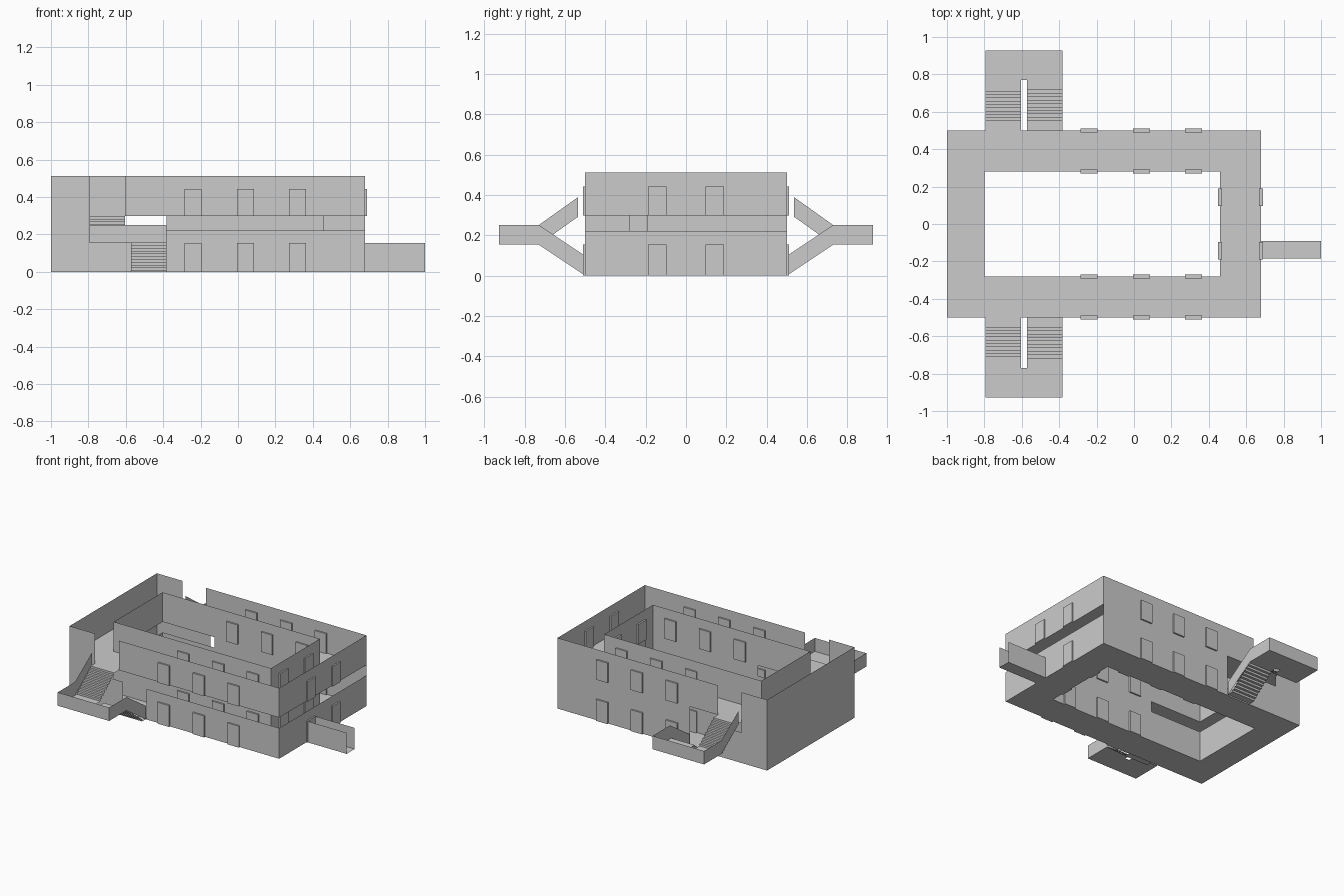
import bpy, bmesh

if "Cube" in bpy.data.objects:
    bpy.data.objects.remove(bpy.data.objects["Cube"])

Z0, Z1, Z2, Z3 = 0.0, 0.222, 0.298, 0.512   # ground, lower wall top, upper floor, upper wall top


def build(name, quads):
    """Make one object from a list of polygons."""
    bm = bmesh.new()
    for q in quads:
        bm.faces.new([bm.verts.new(p) for p in q])
    bmesh.ops.remove_doubles(bm, verts=bm.verts, dist=1e-5)
    me = bpy.data.meshes.new(name)
    bm.to_mesh(me)
    bm.free()
    ob = bpy.data.objects.new(name, me)
    bpy.context.collection.objects.link(ob)
    return ob


def wall_x(y, x0, x1, z0, z1):
    return [(x0, y, z0), (x1, y, z0), (x1, y, z1), (x0, y, z1)]


def wall_y(x, y0, y1, z0, z1):
    return [(x, y0, z0), (x, y1, z0), (x, y1, z1), (x, y0, z1)]


def flat(x0, x1, y0, y1, z):
    return [(x0, y0, z), (x1, y0, z), (x1, y1, z), (x0, y1, z)]


def box(x0, x1, y0, y1, z0, z1):
    return [flat(x0, x1, y0, y1, z0), flat(x0, x1, y0, y1, z1),
            wall_x(y0, x0, x1, z0, z1), wall_x(y1, x0, x1, z0, z1),
            wall_y(x0, y0, y1, z0, z1), wall_y(x1, y0, y1, z0, z1)]


XL, XR, YO = -1.0, 0.68, 0.5        # outer outline
IL, IR, YI = -0.8, 0.46, 0.28       # courtyard outline
SA, SB, SC, SD = -0.795, -0.605, -0.572, -0.383   # stair flights

# ring floors of both storeys
for name, z in (("ground_floor", Z0), ("upper_floor", Z2)):
    build(name, [flat(XL, IL, -YO, YO, z), flat(IR, XR, -YO, YO, z),
                 flat(IL, IR, -YO, -YI, z), flat(IL, IR, YI, YO, z)])

# outer long walls, with stair openings; the front one has an open band
for name, y in (("front_outer_wall", -YO), ("back_outer_wall", YO)):
    q = [wall_x(y, XL, SA, Z0, Z3),
         wall_x(y, SA, SC, Z0, Z1),
         wall_x(y, SD, XR, Z0, Z1),
         wall_x(y, SB, XR, Z2, Z3)]
    if y > 0:
        q.append(wall_x(y, SD, XR, Z1, Z2))
    build(name, q)

# inner long walls, with a slot near the stairs
for name, y in (("front_inner_wall", -YI), ("back_inner_wall", YI)):
    build(name, [wall_x(y, IL, IR, Z0, Z1), wall_x(y, SD, IR, Z1, Z2),
                 wall_x(y, IL, IR, Z2, Z3)])

# end walls
build("left_outer_wall", [wall_y(XL, -YO, YO, Z0, Z3)])
build("left_inner_wall", [wall_y(IL, -YI, YI, Z0, Z1), wall_y(IL, -YI, YI, Z2, Z3)])
build("right_outer_wall", [wall_y(XR, -YO, YO, Z0, Z1), wall_y(XR, -YO, YO, Z2, Z3)])
build("right_inner_wall", [wall_y(IR, -YI, YI, Z0, Z1), wall_y(IR, -YI, -0.19, Z1, Z2),
                           wall_y(IR, -YI, YI, Z2, Z3)])

# doors on both storeys, standing proud of both wall faces
T = 0.011
for z0, z1, level in ((Z0, 0.155, "lower"), (Z2, 0.442, "upper")):
    for y in (-YO, -YI, YI, YO):
        for x in (-0.24, 0.04, 0.318):
            build(level + "_long_side_door", box(x - 0.046, x + 0.046, y - T, y + T, z0, z1))
    for x in (IR, XR):
        for y in (-0.143, 0.143):
            build(level + "_end_door", box(x - T, x + T, y - 0.046, y + 0.046, z0, z1))

# outside stairs, front and back
LZ, RZ, LY, EY = 0.153, 0.25, 0.73, 0.928


def steps(x0, x1, ya, za, yb, zb, n):
    """Folded strip of risers and treads."""
    q = []
    for i in range(n):
        y0, y1 = ya + (yb - ya) * i / n, ya + (yb - ya) * (i + 1) / n
        z0, z1 = za + (zb - za) * i / n, za + (zb - za) * (i + 1) / n
        q.append(wall_x(y0, x0, x1, z0, z1))
        q.append(flat(x0, x1, y0, y1, z1))
    return q


def rail(x, ya, za, yb, zb, h):
    return [(x, ya, za), (x, yb, zb), (x, yb, zb + h), (x, ya, za + h)]


for s, side in ((-1, "front"), (1, "back")):
    parts = {
        "landing": [flat(SA, SD, 0.77, EY, LZ), flat(SA, SB, 0.71, 0.77, LZ),
                    flat(SC, SD, LY, 0.77, LZ), wall_x(EY, SA, SD, LZ, RZ),
                    wall_y(SA, LY, EY, LZ, RZ), wall_y(SD, LY, EY, LZ, RZ)],
        "lower_flight": steps(SC, SD, 0.55, 0.005, 0.735, LZ, 10)
                        + [flat(SC, SD, YO, 0.55, 0.005)],
        "upper_flight": steps(SA, SB, 0.71, LZ, 0.535, Z2, 10)
                        + [flat(SA, SB, YO, 0.535, Z2)],
        "lower_rail": [rail(SD, LY, LZ, 0.505, 0.003, RZ - LZ)],
        "upper_rail": [rail(SA, LY, LZ, 0.535, 0.292, RZ - LZ)],
    }
    for name, quads in parts.items():
        build(side + "_stair_" + name, [[(x, s * y, z) for x, y, z in q] for q in quads])

# open-topped entrance walkway on the right
build("entrance_walkway", [flat(XR, 1.0, -0.184, -0.092, 0.0),
                           wall_x(-0.184, XR, 1.0, 0.0, 0.153),
                           wall_x(-0.092, XR, 1.0, 0.0, 0.153)])
